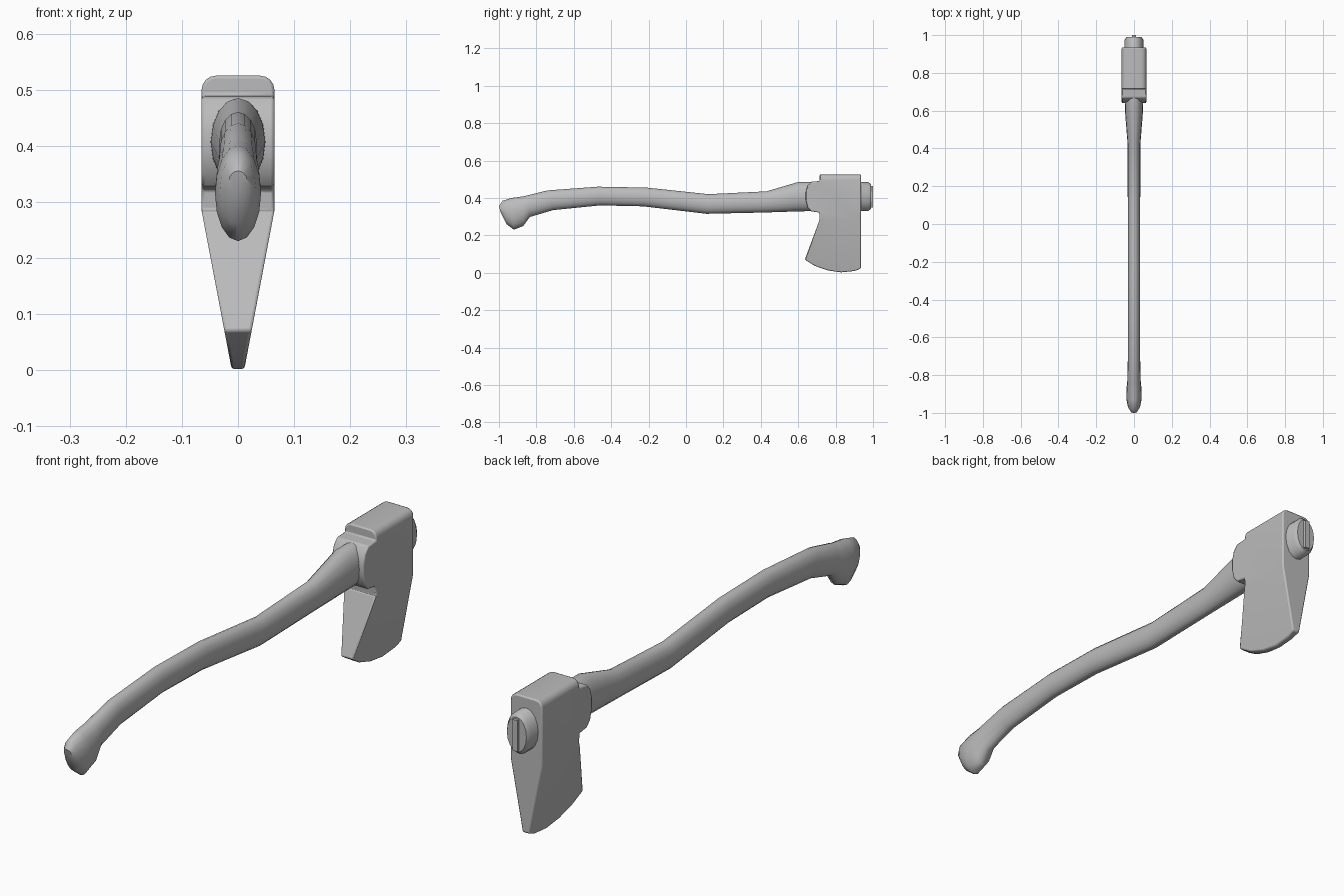
import bpy
import bmesh
from math import sin, cos, pi, radians

cube = bpy.data.objects.get("Cube")
if cube:
    bpy.data.objects.remove(cube, do_unlink=True)

grey = bpy.data.materials.new("plain grey")
grey.use_nodes = True
colour = (0.5, 0.5, 0.5, 1)
grey.diffuse_color = colour
grey.node_tree.nodes["Principled BSDF"].inputs["Base Color"].default_value = colour


def finish(bm, name, bevel=0, angle=35):
    bmesh.ops.recalc_face_normals(bm, faces=bm.faces)
    mesh = bpy.data.meshes.new(name)
    bm.to_mesh(mesh)
    bm.free()
    mesh.materials.append(grey)
    obj = bpy.data.objects.new(name, mesh)
    bpy.context.collection.objects.link(obj)
    if bevel:
        mod = obj.modifiers.new("soft edges", "BEVEL")
        mod.width = bevel
        mod.segments = 2
        mod.limit_method = "ANGLE"
        mod.angle_limit = radians(40)
    bpy.ops.object.select_all(action="DESELECT")
    obj.select_set(True)
    bpy.context.view_layer.objects.active = obj
    bpy.ops.object.shade_smooth_by_angle(angle=radians(angle))
    return obj


# Handle: oval rings, each given by top y, top z, bottom y, bottom z, half width
rings = [
    (-1.0, 0.355, -0.99, 0.32, 0.016),
    (-0.98, 0.385, -0.96, 0.26, 0.032),
    (-0.93, 0.40, -0.92, 0.23, 0.041),
    (-0.87, 0.408, -0.87, 0.25, 0.04),
    (-0.85, 0.413, -0.835, 0.298, 0.036),
    (-0.74, 0.44, -0.71, 0.335, 0.033),
    (-0.47, 0.46, -0.46, 0.36, 0.033),
    (-0.21, 0.455, -0.23, 0.355, 0.033),
    (0.12, 0.42, 0.11, 0.315, 0.033),
    (0.43, 0.435, 0.42, 0.322, 0.034),
    (0.60, 0.485, 0.60, 0.328, 0.048),
    (0.70, 0.485, 0.70, 0.33, 0.05),
    (0.975, 0.485, 0.975, 0.33, 0.05),
    (0.99, 0.472, 0.99, 0.343, 0.04),
]
SIDES = 16
bm = bmesh.new()
loops = []
for ty, tz, by, bz, half in rings:
    loop = []
    for i in range(SIDES):
        a = 2 * pi * i / SIDES
        t = (1 + cos(a)) / 2
        loop.append(bm.verts.new((half * sin(a), by + (ty - by) * t, bz + (tz - bz) * t)))
    loops.append(loop)
for low, high in zip(loops, loops[1:]):
    for i in range(SIDES):
        j = (i + 1) % SIDES
        bm.faces.new((low[i], low[j], high[j], high[i]))
bm.faces.new(loops[0])
bm.faces.new(loops[-1])
finish(bm, "handle", angle=50)

# Axe head: side outline (y, z) extruded across x, then tapered to the edge
TOP, FOLD, HALF, EDGE = 0.525, 0.285, 0.065, 0.011
outline = [
    (0.715, TOP), (0.935, TOP), (0.935, 0.022), (0.90, 0.009), (0.83, 0.002),
    (0.76, 0.012), (0.69, 0.036), (0.635, 0.07), (0.715, FOLD), (0.712, 0.322),
    (0.67, 0.328), (0.65, 0.35), (0.64, 0.39), (0.64, 0.43), (0.65, 0.465),
    (0.67, 0.487), (0.715, 0.49),
]
bm = bmesh.new()
side = bm.faces.new([bm.verts.new((-HALF, y, z)) for y, z in outline])
extruded = bmesh.ops.extrude_face_region(bm, geom=[side])["geom"]
moved = [v for v in extruded if isinstance(v, bmesh.types.BMVert)]
bmesh.ops.translate(bm, verts=moved, vec=(2 * HALF, 0, 0))
bmesh.ops.bisect_plane(bm, geom=bm.verts[:] + bm.edges[:] + bm.faces[:],
                       plane_co=(0, 0, FOLD), plane_no=(0, 0, 1))
for v in bm.verts:
    t = max(0, min(1, v.co.z / FOLD))
    v.co.x *= (EDGE + (HALF - EDGE) * t) / HALF
# Round the two long edges of the poll
poll = [e for e in bm.edges if all(v.co.z > TOP - 0.001 for v in e.verts)
        and abs(e.verts[0].co.y - e.verts[1].co.y) > 0.1]
bmesh.ops.bevel(bm, geom=poll, offset=0.026, segments=4, profile=0.5, affect="EDGES")
finish(bm, "axe_head", bevel=0.005)

# Wedge driven into the end of the handle
bm = bmesh.new()
bmesh.ops.create_cube(bm, size=1)
for v in bm.verts:
    v.co = (v.co.x * 0.02, 0.985 + v.co.y * 0.03, 0.4075 + v.co.z * 0.115)
finish(bm, "wedge")
